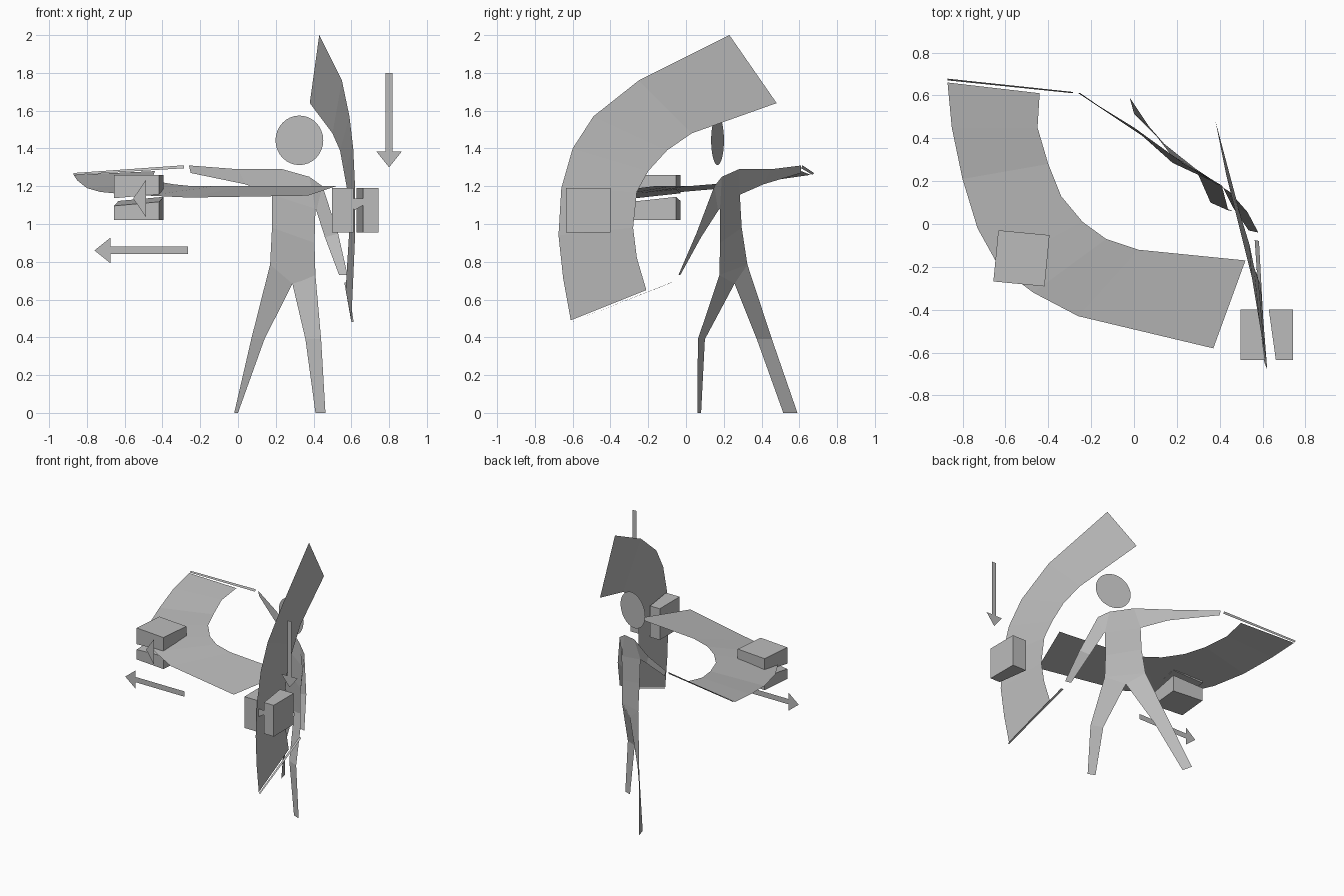
import bpy, bmesh, math
from mathutils import Vector, Matrix

default_cube = bpy.data.objects.get("Cube")
if default_cube:
    bpy.data.objects.remove(default_cube, do_unlink=True)

# One plain grey for everything
grey = bpy.data.materials.new("plain_grey")
grey.use_nodes = True
grey.diffuse_color = (0.5, 0.5, 0.5, 1)
grey.node_tree.nodes["Principled BSDF"].inputs["Base Color"].default_value = grey.diffuse_color


def finish(name, bm):
    """Turn a bmesh into a flat-shaded grey object."""
    mesh = bpy.data.meshes.new(name)
    bm.to_mesh(mesh)
    bm.free()
    mesh.materials.append(grey)
    obj = bpy.data.objects.new(name, mesh)
    bpy.context.scene.collection.objects.link(obj)
    return obj


def ribbon(name, first_edge, second_edge):
    """Flat strip of faces stretched between two matching edges."""
    bm = bmesh.new()
    a = [bm.verts.new(p) for p in first_edge]
    b = [bm.verts.new(p) for p in second_edge]
    for i in range(len(a) - 1):
        bm.faces.new((a[i], b[i], b[i + 1], a[i + 1]))
    bmesh.ops.recalc_face_normals(bm, faces=bm.faces)
    return finish(name, bm)


def strip(name, start, end, start_width, end_width):
    """Thin straight ribbon given by one edge and its width at both ends."""
    start, end = Vector(start), Vector(end)
    ribbon(name, (start, end), (start + Vector(start_width), end + Vector(end_width)))


def arrow(name, tip, direction, head_length, head_half, length=0, shaft_half=0):
    """Upright flat arrow; without a shaft it is only the triangular head."""
    tip, along = Vector(tip), Vector(direction)
    side = along.cross(Vector((0, 1, 0)))
    outline = [(0, 0), (head_length, head_half)]
    if length:
        outline += [(head_length, shaft_half), (length, shaft_half)]
    outline += [(back, -half) for back, half in reversed(outline[1:])]
    bm = bmesh.new()
    bm.faces.new([bm.verts.new(tip - along * back + side * half) for back, half in outline])
    bm.normal_update()
    for face in bm.faces:
        if face.normal.y > 0:
            face.normal_flip()
    finish(name, bm)


def split_box(name, centre, size, yaw, slit_normal, half_gap):
    """Box cut into two halves that leave a slit for the sweep surface."""
    centre, normal = Vector(centre), Vector(slit_normal).normalized()
    place = Matrix.Translation(centre) @ Matrix.Rotation(yaw, 4, "Z") @ Matrix.Diagonal((*size, 1))
    for suffix, sign in (("near", -1), ("far", 1)):
        bm = bmesh.new()
        bmesh.ops.create_cube(bm, size=1, matrix=place)
        cut = bmesh.ops.bisect_plane(
            bm, geom=bm.verts[:] + bm.edges[:] + bm.faces[:],
            plane_co=centre + normal * sign * half_gap,
            plane_no=normal * sign, clear_inner=True)
        rim = [g for g in cut["geom_cut"] if isinstance(g, bmesh.types.BMEdge)]
        bmesh.ops.holes_fill(bm, edges=rim)
        bmesh.ops.recalc_face_normals(bm, faces=bm.faces)
        finish(f"{name}_{suffix}", bm)


# Body joints shared between the parts
shoulder_right, shoulder_left = (.235, .28, 1.29), (.378, .19, 1.25)
armpit_right, armpit_left = (.18, .285, 1.155), (.41, .18, 1.08)
hip_right, hip_left = (.17, .325, .785), (.41, .177, .73)
crotch = (.288, .257, .684)

# Torso
ribbon("torso",
       [shoulder_right, armpit_right, (.18, .295, .98), hip_right, crotch],
       [shoulder_left, armpit_left, (.405, .18, .9), hip_left, hip_left][:4] + [(.34, .22, .7)])

# Arms
ribbon("right_arm",
       [(-.26, .61, 1.31), (0, .45, 1.29), shoulder_right],
       [(-.25, .61, 1.27), (.04, .41, 1.21), armpit_right])
ribbon("left_arm",
       [shoulder_left, (.447, .15, 1.2), (.53, .055, .95), (.58, -.04, .73)],
       [armpit_left, (.415, .17, 1.07), (.46, .08, .93), (.535, -.03, .73)])

# Legs
ribbon("right_leg",
       [hip_right, (.07, .455, .39), (-.02, .59, 0)],
       [crotch, (.14, .375, .39), (0, .515, 0)])
ribbon("left_leg",
       [hip_left, (.44, .063, .39), (.463, .06, 0)],
       [crotch, (.357, .1, .39), (.41, .08, 0)])

# Head disc
bm = bmesh.new()
turn = Matrix.Translation((.325, .167, 1.443)) @ Matrix.Rotation(-math.radians(15), 4, "Z")
bmesh.ops.create_circle(bm, cap_ends=True, segments=32, radius=.131,
                        matrix=turn @ Matrix.Rotation(math.pi / 2, 4, "X"))
finish("head", bm)

# Level sweep surface
ribbon("level_sweep",
       [(-.44, .61, 1.28), (-.45, .45, 1.25), (-.4, .28, 1.22), (-.34, .13, 1.21),
        (-.24, .01, 1.2), (-.13, -.07, 1.2), (.02, -.12, 1.2), (.52, -.17, 1.2)],
       [(-.87, .66, 1.26), (-.85, .45, 1.23), (-.8, .21, 1.19), (-.73, -.02, 1.17),
        (-.63, -.2, 1.16), (-.47, -.32, 1.15), (-.26, -.43, 1.14), (.37, -.58, 1.15)])

# Upright sweep surface
ribbon("upright_sweep",
       [(.57, -.21, .65), (.58, -.26, .82), (.59, -.28, .98), (.58, -.26, 1.17),
        (.56, -.2, 1.28), (.54, -.1, 1.39), (.5, .03, 1.48), (.38, .48, 1.64)],
       [(.6, -.61, .49), (.61, -.65, .71), (.62, -.675, .94), (.62, -.66, 1.19),
        (.61, -.6, 1.4), (.59, -.49, 1.57), (.55, -.25, 1.76), (.43, .23, 2)])

# Thin blades along the ends of the sweeps
strip("right_blade", (-.285, .61, 1.295), (-.87, .67, 1.26), (0, .006, .016), (0, .008, .01))
strip("left_blade", (.563, -.075, .69), (.6, -.61, .48), (.02, -.004, 0), (.012, 0, 0))

# Split boxes straddling the sweeps
split_box("level_box", (-.525, -.16, 1.14), (.24, .24, .237), -math.radians(5.5),
          (-.1, -.1, 1), .02)
split_box("upright_box", (.62, -.517, 1.073), (.245, .237, .235), 0, (1, .14, 0), .025)

# Direction arrows and small heads on the boxes
LEFTWARD, DOWN = (-1, 0, 0), (0, 0, -1)
arrow("level_arrow", (-.76, -.255, .86), LEFTWARD, .085, .068, .495, .02)
arrow("upright_arrow", (.8, -.53, 1.3), DOWN, .085, .068, .5, .018)
arrow("level_box_head", (-.555, -.3, 1.135), LEFTWARD, .067, .098)
arrow("upright_box_head", (.62, -.642, 1.075), DOWN, .06, .103)
